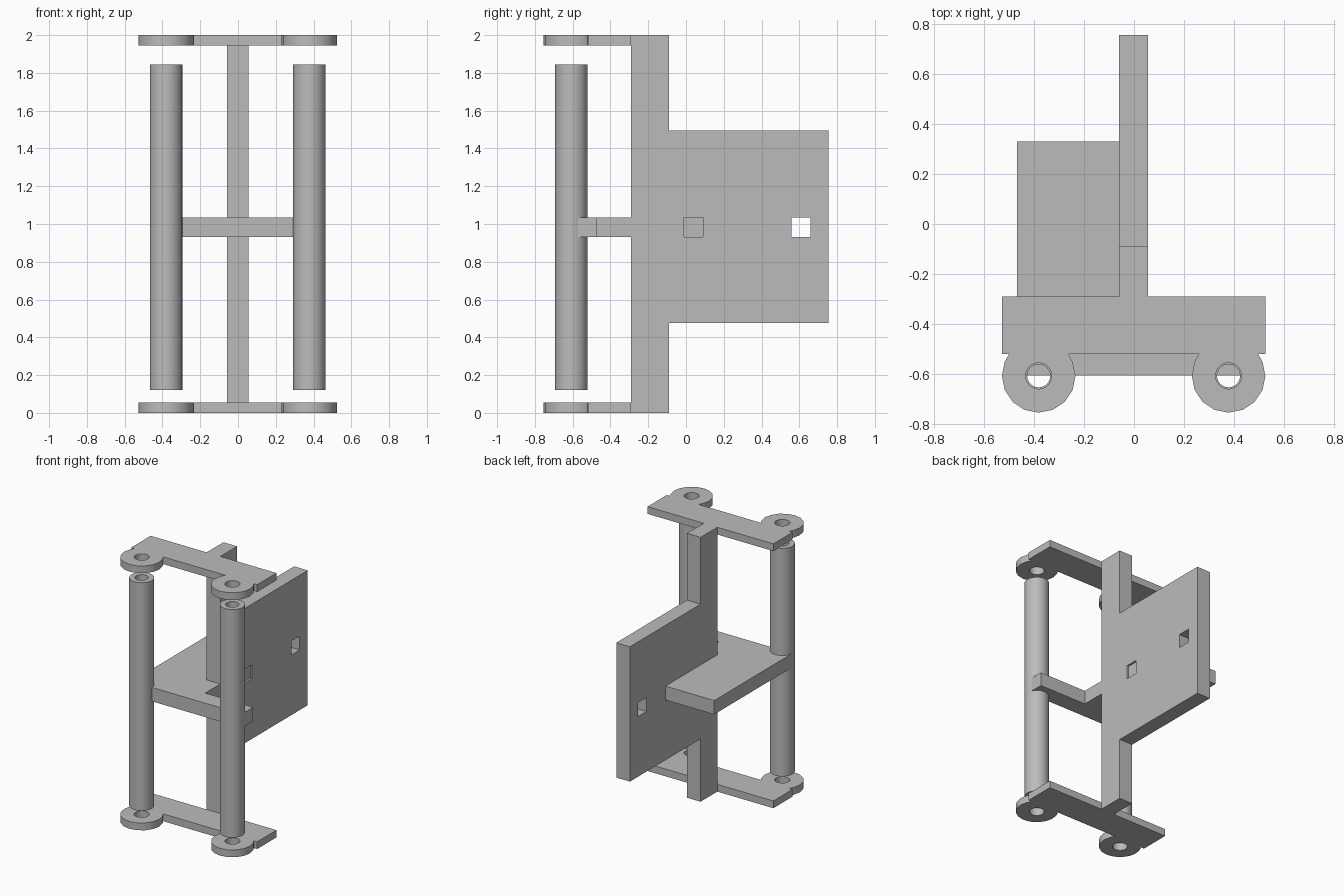
import bpy, bmesh
from math import sin, cos, radians
from mathutils import Matrix

cube = bpy.data.objects.get("Cube")
if cube:
    bpy.data.objects.remove(cube, do_unlink=True)

grey = bpy.data.materials.new("plain grey")
grey.use_nodes = True
grey.diffuse_color = (0.5, 0.5, 0.5, 1)
grey.node_tree.nodes["Principled BSDF"].inputs["Base Color"].default_value = (0.5, 0.5, 0.5, 1)

# Profile axes: flat in XY, or standing in the YZ plane
FLAT = Matrix.Identity(4)
UPRIGHT = Matrix(((0, 0, 1, 0), (1, 0, 0, 0), (0, 1, 0, 0), (0, 0, 0, 1)))


def extrude(name, outlines, low, high, axes=FLAT, smooth=False):
    """Extrude closed outlines (the first is the edge, the rest are holes)."""
    curve = bpy.data.curves.new(name, 'CURVE')
    curve.dimensions = '2D'
    curve.fill_mode = 'BOTH'
    curve.extrude = (high - low) / 2
    for pts in outlines:
        spline = curve.splines.new('POLY')
        spline.points.add(len(pts) - 1)
        for p, (u, v) in zip(spline.points, pts):
            p.co = (u, v, 0, 1)
        spline.use_cyclic_u = True
    temp = bpy.data.objects.new(name + "_profile", curve)
    bpy.context.collection.objects.link(temp)
    bpy.context.view_layer.update()
    deps = bpy.context.evaluated_depsgraph_get()
    mesh = bpy.data.meshes.new_from_object(temp.evaluated_get(deps))
    bpy.data.objects.remove(temp, do_unlink=True)
    bm = bmesh.new()
    bm.from_mesh(mesh)
    bmesh.ops.remove_doubles(bm, verts=bm.verts, dist=0.0001)
    bm.transform(axes @ Matrix.Translation((0, 0, (low + high) / 2)))
    bmesh.ops.recalc_face_normals(bm, faces=bm.faces)
    for f in bm.faces:
        f.smooth = False
    bm.to_mesh(mesh)
    bm.free()
    mesh.materials.clear()
    mesh.materials.append(grey)
    obj = bpy.data.objects.new(name, mesh)
    bpy.context.collection.objects.link(obj)
    if smooth:
        bpy.ops.object.select_all(action='DESELECT')
        obj.select_set(True)
        bpy.context.view_layer.objects.active = obj
        bpy.ops.object.shade_smooth_by_angle(angle=radians(30))
    return obj


def arc(cx, cy, r, angles):
    return [(cx + r * cos(radians(a)), cy + r * sin(radians(a))) for a in angles]


def circle(cx, cy, r, sides=32):
    return arc(cx, cy, r, [360 * i / sides for i in range(sides)])


def rect(u0, u1, v0, v1):
    return [(u0, v0), (u1, v0), (u1, v1), (u0, v1)]


POST_Y = -0.607
POSTS = {"right": -0.381, "left": 0.378}

# End plates: a bar with two round, drilled ears on its front edge
ear_angles = [143.9] + [157.5 + 22.5 * k for k in range(11)] + [396.1]
plate = [(0.525, -0.29), (-0.528, -0.29), (-0.528, -0.52)]
for x in POSTS.values():
    plate += arc(x, POST_Y, 0.147, ear_angles)
plate.append((0.525, -0.52))
ear_holes = [circle(x, POST_Y, 0.052) for x in POSTS.values()]
for name, z in (("bottom_plate", 0), ("top_plate", 1.945)):
    extrude(name, [plate] + ear_holes, z, z + 0.055, smooth=True)

# Hollow posts
for side, x in POSTS.items():
    extrude(side + "_post", [circle(x, POST_Y, 0.086), circle(x, POST_Y, 0.046)],
            0.12, 1.845, smooth=True)

# Upright board with two square slots
board = [(-0.29, 0), (-0.09, 0), (-0.09, 0.475), (0.755, 0.475),
         (0.755, 1.495), (-0.09, 1.495), (-0.09, 2), (-0.29, 2)]
slots = [rect(y, y + 0.1, 0.93, 1.035) for y in (-0.01, 0.558)]
extrude("upright_board", [board] + slots, -0.059, 0.055, UPRIGHT)

# Shelf: front crossbar, side table, and a tab entering the slot
shelf = [(-0.467, -0.605), (0.456, -0.605), (0.456, -0.47), (0.055, -0.47),
         (0.055, -0.29), (-0.059, -0.29), (-0.059, -0.01), (0.04, -0.01),
         (0.04, 0.09), (-0.059, 0.09), (-0.059, 0.33), (-0.467, 0.33)]
extrude("shelf", [shelf], 0.93, 1.035)
